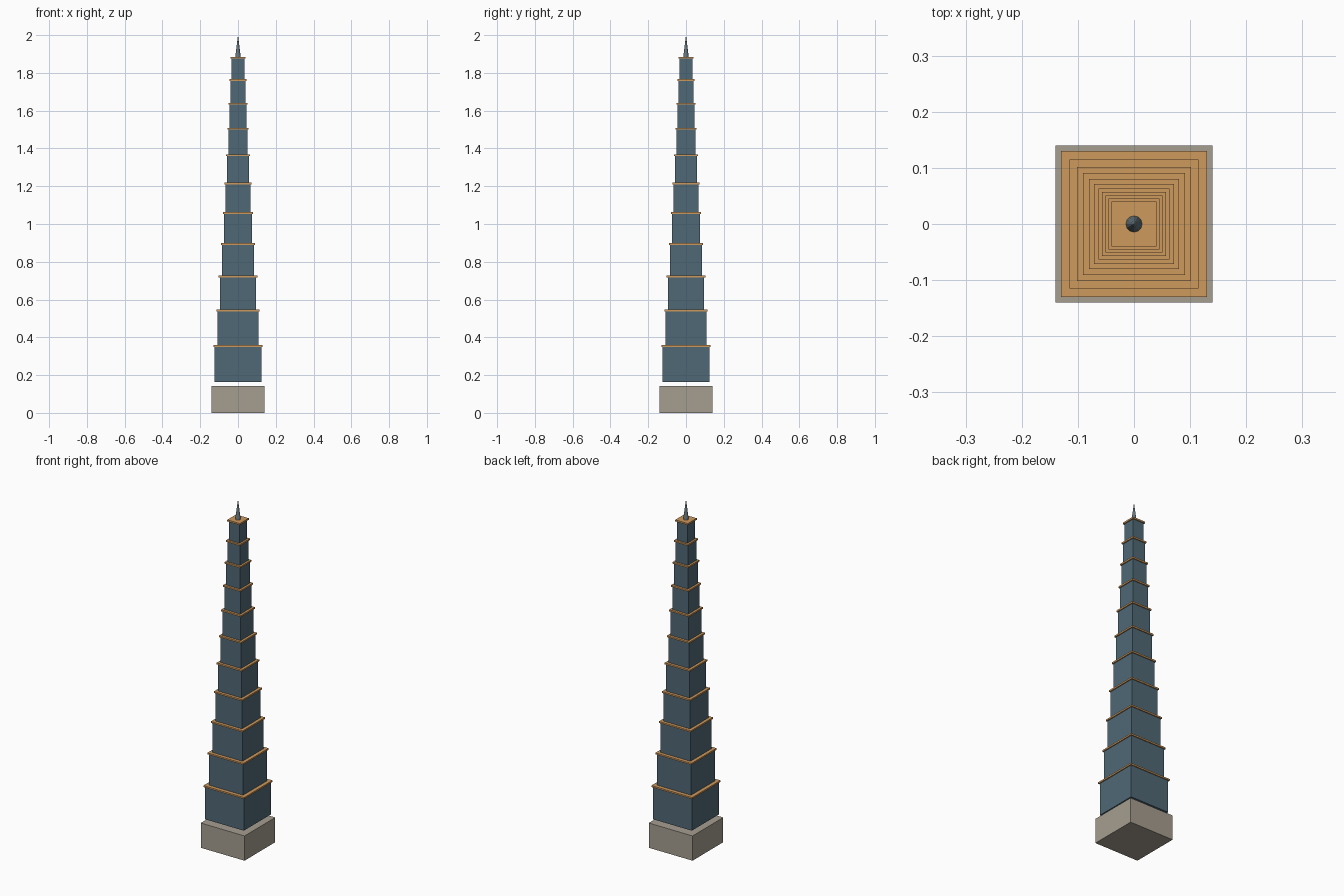
import bpy

# remove the default cube
cube = bpy.data.objects.get("Cube")
if cube:
    bpy.data.objects.remove(cube, do_unlink=True)


def material(name, color):
    mat = bpy.data.materials.new(name)
    mat.use_nodes = True
    mat.diffuse_color = (*color, 1)
    mat.node_tree.nodes["Principled BSDF"].inputs["Base Color"].default_value = (*color, 1)
    return mat


stone = material("warm stone", (0.38, 0.34, 0.28))
glass = material("blue grey glass", (0.08, 0.14, 0.18))
copper = material("copper trim", (0.62, 0.32, 0.11))
steel = material("dark steel", (0.14, 0.19, 0.21))


def block(name, half, bottom, top, mat):
    """Square block between two heights."""
    bpy.ops.mesh.primitive_cube_add(size=1, location=(0, 0, (bottom + top) / 2))
    obj = bpy.context.object
    obj.name = name
    obj.scale = (2 * half, 2 * half, top - bottom)
    obj.data.materials.append(mat)


# plinth, standing clear of the shaft
block("plinth", 0.14, 0, 0.143, stone)

# stepped shaft: every storey is narrower and lower, capped by a thin cornice
TIERS = 11
CORNICE = 0.009
half, z, height = 0.124, 0.163, 0.1955
for i in range(TIERS):
    top = z + height
    block(f"storey_{i + 1}", half, z, top - CORNICE, glass)
    block(f"cornice_{i + 1}", half + 0.006, top - CORNICE, top, copper)
    z = top
    half *= 0.88
    height -= 0.0078

# spire
bpy.ops.mesh.primitive_cone_add(vertices=12, radius1=0.0145, radius2=0,
                                depth=2 - z, location=(0, 0, (2 + z) / 2))
spire = bpy.context.object
spire.name = "spire"
spire.data.materials.append(steel)
